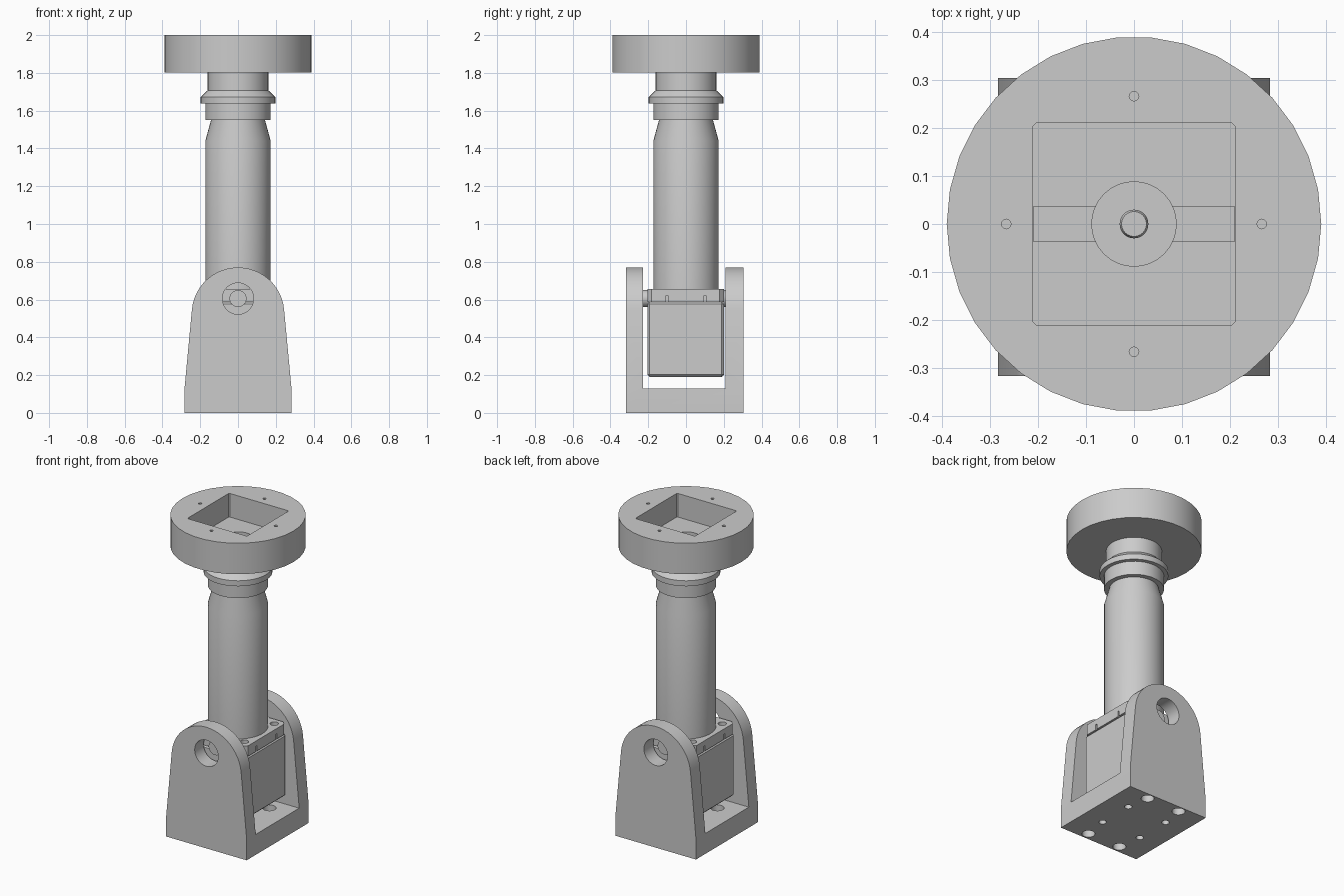
import bpy, bmesh
from math import pi, sin, cos
from mathutils import Matrix

cube = bpy.data.objects.get("Cube")
if cube:
    bpy.data.objects.remove(cube, do_unlink=True)

grey = bpy.data.materials.new("light grey")
grey.use_nodes = True
GREY = (0.6, 0.6, 0.6, 1)
grey.diffuse_color = GREY
for node in grey.node_tree.nodes:
    if node.type == 'BSDF_PRINCIPLED':
        node.inputs["Base Color"].default_value = GREY


def finish(bm, name):
    bmesh.ops.recalc_face_normals(bm, faces=bm.faces)
    mesh = bpy.data.meshes.new(name)
    bm.to_mesh(mesh)
    bm.free()
    mesh.materials.append(grey)
    ob = bpy.data.objects.new(name, mesh)
    bpy.context.collection.objects.link(ob)
    return ob


def activate(ob):
    bpy.ops.object.select_all(action='DESELECT')
    ob.select_set(True)
    bpy.context.view_layer.objects.active = ob


def smooth(ob):
    activate(ob)
    bpy.ops.object.shade_smooth_by_angle(angle=pi / 6)


def box(name, x, y, z, bevel=0, upright_only=False):
    """Box from (low, high) pairs, optionally with bevelled edges."""
    bm = bmesh.new()
    size = [b - a for a, b in (x, y, z)]
    mid = [(a + b) / 2 for a, b in (x, y, z)]
    bmesh.ops.create_cube(bm, size=1, matrix=Matrix.Translation(mid) @ Matrix.Diagonal((*size, 1)))
    if bevel:
        edges = [e for e in bm.edges if not upright_only
                 or abs(e.verts[0].co.z - e.verts[1].co.z) > 0.01]
        bmesh.ops.bevel(bm, geom=edges, offset=bevel, segments=1, affect='EDGES')
    return finish(bm, name)


def rod(name, r, centre, length, axis='Z', sides=24):
    bm = bmesh.new()
    turn = Matrix.Rotation(pi / 2, 4, 'X') if axis == 'Y' else Matrix()
    bmesh.ops.create_cone(bm, cap_ends=True, segments=sides, radius1=r, radius2=r,
                          depth=length, matrix=Matrix.Translation(centre) @ turn)
    return finish(bm, name)


def lathe(name, profile, sides):
    """Solid of revolution from (radius, height) points, capped at both ends."""
    bm = bmesh.new()
    rings = [[bm.verts.new((r * cos(2 * pi * i / sides), r * sin(2 * pi * i / sides), z))
              for i in range(sides)] for r, z in profile]
    for low, high in zip(rings, rings[1:]):
        for i in range(sides):
            j = (i + 1) % sides
            bm.faces.new((low[i], low[j], high[j], high[i]))
    bm.faces.new(rings[0])
    bm.faces.new(rings[-1])
    return finish(bm, name)


def cut(ob, cutters):
    for c in cutters:
        mod = ob.modifiers.new("cut", 'BOOLEAN')
        mod.operation = 'DIFFERENCE'
        mod.solver = 'EXACT'
        mod.object = c
        activate(ob)
        bpy.ops.object.modifier_apply(modifier=mod.name)
        bpy.data.objects.remove(c, do_unlink=True)


SIGNS = [(sx, sy) for sx in (-1, 1) for sy in (-1, 1)]
PIVOT = 0.605

# Fork bracket: tapered round-topped block with the middle cut away
outline = [(-0.283, 0), (0.283, 0), (0.283, 0.13)]
arc = [pi * (0.03 + 0.94 * i / 24) for i in range(25)]
outline += [(0.245 * cos(a), 0.525 + 0.245 * sin(a)) for a in arc]
outline.append((-0.283, 0.13))
bm = bmesh.new()
face = bm.faces.new([bm.verts.new((x, -0.317, z)) for x, z in outline])
extruded = bmesh.ops.extrude_face_region(bm, geom=[face])["geom"]
bmesh.ops.translate(bm, vec=(0, 0.621, 0),
                    verts=[v for v in extruded if isinstance(v, bmesh.types.BMVert)])
fork = finish(bm, "fork_bracket")
cutters = [box("gap", (-0.5, 0.5), (-0.227, 0.21), (0.13, 1)),
           rod("pivot_hole", 0.083, (0, 0, PIVOT), 1, 'Y', 32)]
for sx, sy in SIGNS:
    cutters += [rod("arm_screw_hole", 0.038, (sx * 0.116, sy * 0.265 - 0.005, 0), 0.16),
                rod("base_hole", 0.022, (sx * 0.14, sy * 0.115, 0), 0.5),
                rod("base_counterbore", 0.04, (sx * 0.14, sy * 0.115, 0.13), 0.09)]
cut(fork, cutters)
smooth(fork)

# Drive housing and its screwed top plate
box("drive_housing", (-0.2, 0.2), (-0.205, 0.2), (0.19, 0.588), 0.012)
plate = box("housing_top_plate", (-0.2, 0.2), (-0.205, 0.2), (0.588, 0.655), 0.022, True)
cutters = []
for sx, sy in SIGNS:
    cutters += [rod("screw_hole", 0.025, (sx * 0.15, sy * 0.15, 0.655), 0.08, sides=16),
                box("side_slot", sorted((sx * 0.18, sx * 0.22)),
                    (sy * 0.1 - 0.005, sy * 0.1 + 0.005), (0.58, 0.622))]
cut(plate, cutters)
smooth(plate)

# Pivot bosses on both sides of the housing
for name, y in (("front_pivot", -0.21), ("back_pivot", 0.2)):
    smooth(rod(name, 0.045, (0, y, PIVOT), 0.042, 'Y'))

# Main tube with tapered shoulder
smooth(lathe("main_tube", [(0.173, 0.65), (0.173, 1.44), (0.143, 1.55), (0.143, 1.56)], 40))

# Stepped collar and neck, bored out for the centre shaft
collar = lathe("collar", [(0.173, 1.55), (0.173, 1.637), (0.198, 1.637), (0.198, 1.672),
                          (0.161, 1.707), (0.161, 1.805)], 40)
cut(collar, [rod("bore", 0.088, (0, 0, 1.8), 0.12, sides=32)])
smooth(collar)
smooth(lathe("centre_shaft", [(0.03, 1.73), (0.03, 1.8), (0.026, 1.81)], 24))

# Mounting head with square pocket, cross groove and small fixing holes
head = lathe("mounting_head", [(0.39, 1.803), (0.39, 2)], 34)
cutters = [box("pocket", (-0.21, 0.21), (-0.21, 0.21), (1.85, 2.1), 0.006, True),
           box("groove", (-0.2095, 0.2095), (-0.036, 0.036), (1.825, 1.9)),
           rod("bore", 0.088, (0, 0, 1.85), 0.2, sides=32)]
for x, y in ((1, 0), (-1, 0), (0, 1), (0, -1)):
    cutters.append(rod("fixing_hole", 0.01, (x * 0.266, y * 0.266, 2), 0.16, sides=12))
cut(head, cutters)
smooth(head)
